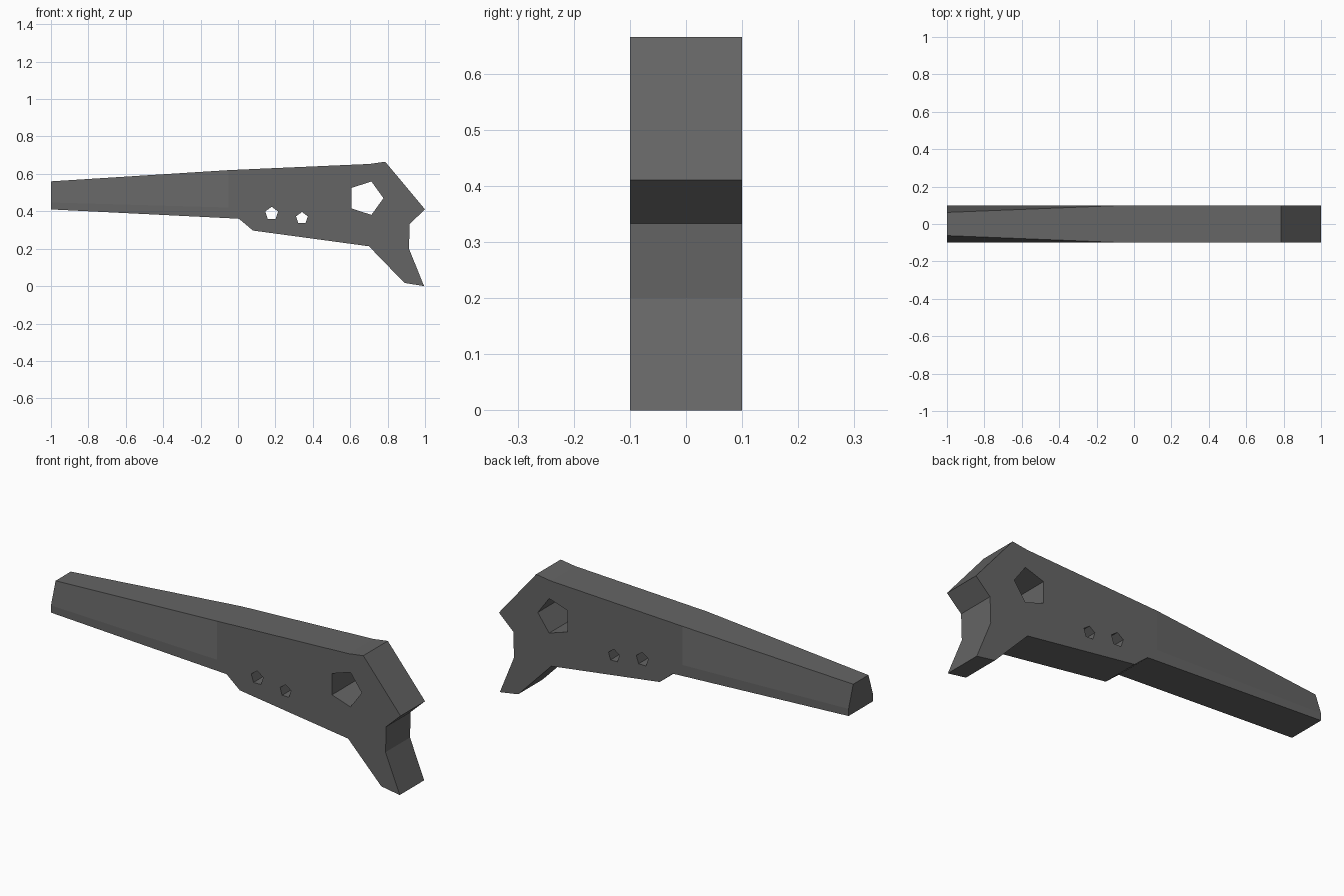
import bpy, bmesh, math

if "Cube" in bpy.data.objects:
    bpy.data.objects.remove(bpy.data.objects["Cube"])

HALF = 0.1      # half thickness
NOSE = 0.062    # half width of the narrowed top edge at the tip

grey = bpy.data.materials.new("dark grey")
grey.diffuse_color = (0.13, 0.13, 0.13, 1)
grey.use_nodes = True
grey.node_tree.nodes["Principled BSDF"].inputs["Base Color"].default_value = grey.diffuse_color


def finish(name, bm):
    bmesh.ops.recalc_face_normals(bm, faces=bm.faces[:])
    mesh = bpy.data.meshes.new(name)
    bm.to_mesh(mesh)
    bm.free()
    mesh.materials.append(grey)
    obj = bpy.data.objects.new(name, mesh)
    bpy.context.collection.objects.link(obj)
    return obj


# Stock outline (x, z); the first three points are the seam with the barrel
outline = [(-0.05, 0.62), (-0.05, 0.42), (-0.05, 0.363), (0.005, 0.36),
           (0.08, 0.297), (0.70, 0.213), (0.89, 0.017), (0.995, 0.0),
           (0.914, 0.20), (0.918, 0.333), (1.0, 0.41), (0.787, 0.665),
           (0.703, 0.653)]
# Barrel tip section (x, z, half width): top, fold, bottom
tip = [(-1, 0.56, NOSE), (-1, 0.447, HALF), (-1, 0.41, HALF)]

bm = bmesh.new()
front, back = [[bm.verts.new((x, s * HALF, z)) for x, z in outline] for s in (-1, 1)]
tip_f, tip_b = [[bm.verts.new((x, s * w, z)) for x, z, w in tip] for s in (-1, 1)]

# Stock sides and rim
bm.faces.new(front)
bm.faces.new(back[::-1])
n = len(outline)
for i in range(2, n):
    j = (i + 1) % n
    bm.faces.new((front[i], back[i], back[j], front[j]))

# Barrel sides, top, bottom and blunt end
for side, end in ((front, tip_f), (back, tip_b)):
    for i in range(2):
        bm.faces.new((side[i], side[i + 1], end[i + 1], end[i]))
for i in (0, 2):
    bm.faces.new((front[i], back[i], tip_b[i], tip_f[i]))
bm.faces.new(tip_f + tip_b[::-1])
body = finish("body", bm)

# Five-sided through holes: x, z, radius, angle of the first corner
for x, z, r, a in ((0.684, 0.47, 0.094, 0),
                   (0.180, 0.388, 0.036, 90),
                   (0.342, 0.363, 0.033, 90)):
    bm = bmesh.new()
    rings = []
    for y in (-0.3, 0.3):
        angles = [math.radians(a + 72 * k) for k in range(5)]
        rings.append([bm.verts.new((x + r * math.cos(t), y, z + r * math.sin(t)))
                      for t in angles])
    bm.faces.new(rings[0])
    bm.faces.new(rings[1][::-1])
    for k in range(5):
        m = (k + 1) % 5
        bm.faces.new((rings[0][k], rings[1][k], rings[1][m], rings[0][m]))
    cutter = finish("hole_cutter", bm)
    cutter.hide_render = True
    cutter.hide_viewport = False

    mod = body.modifiers.new("hole", "BOOLEAN")
    mod.operation = "DIFFERENCE"
    mod.solver = "EXACT"
    mod.object = cutter
    bpy.context.view_layer.objects.active = body
    bpy.ops.object.modifier_apply(modifier=mod.name)
    bpy.data.objects.remove(cutter)
